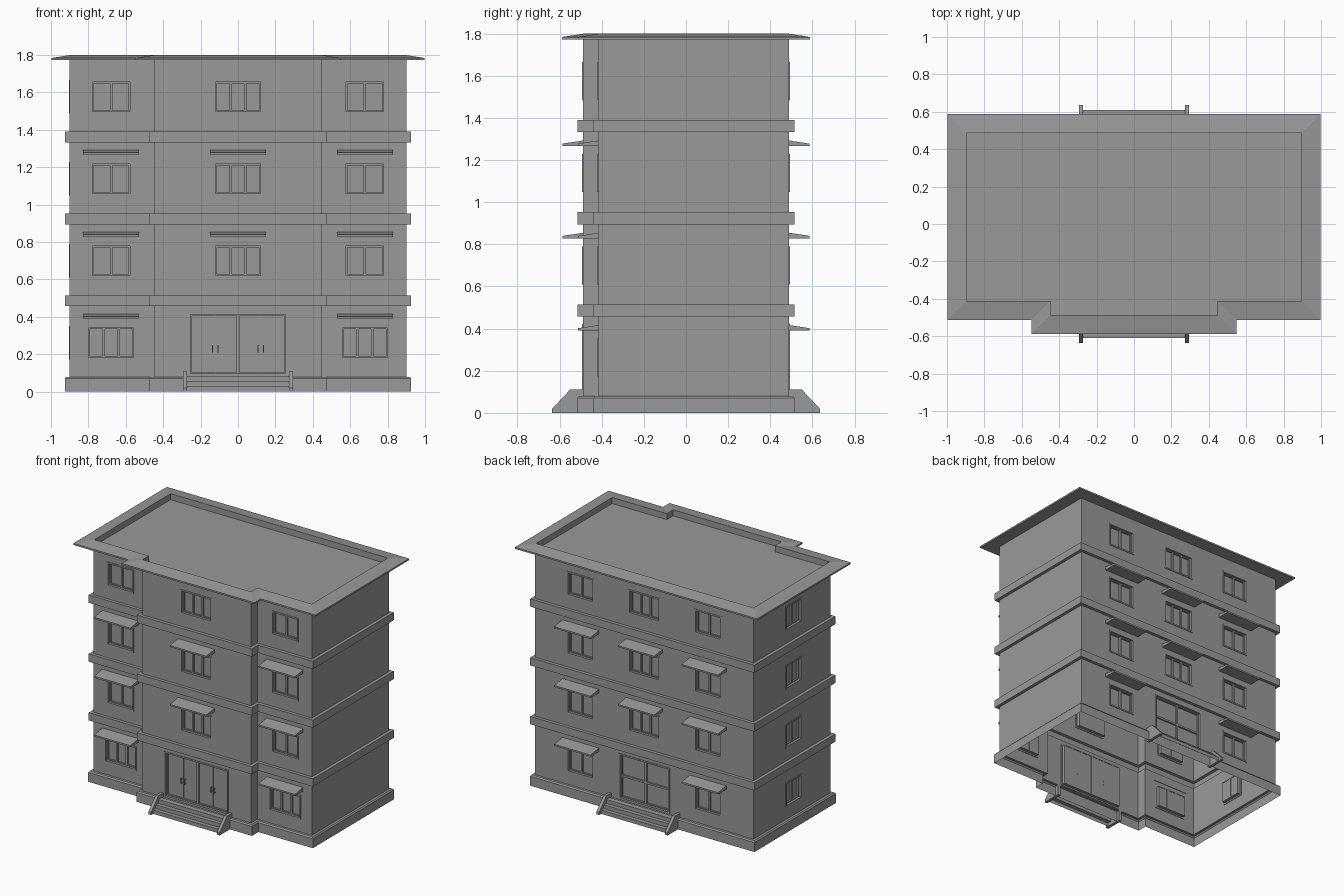
import bpy, bmesh
from mathutils import Vector

old = bpy.data.objects.get("Cube")
if old:
    bpy.data.objects.remove(old, do_unlink=True)

GREY = (0.32, 0.32, 0.32, 1)
grey = bpy.data.materials.new("plain_grey")
grey.use_nodes = True
grey.diffuse_color = GREY
grey.node_tree.nodes["Principled BSDF"].inputs["Base Color"].default_value = GREY

# Walls as (point on the wall, sideways axis, outward axis)
WING = (Vector((0, -0.415, 0)), Vector((1, 0, 0)), Vector((0, -1, 0)))
BAY = (Vector((0, -0.49, 0)), Vector((1, 0, 0)), Vector((0, -1, 0)))
BACK = (Vector((0, 0.49, 0)), Vector((1, 0, 0)), Vector((0, 1, 0)))
SIDE = (Vector((-0.9, 0, 0)), Vector((0, 1, 0)), Vector((-1, 0, 0)))
FLOOR = 0.438
RECESS = 0.025

parts = {}


def part(name):
    return parts.setdefault(name, bmesh.new())


def prism(bm, wall, u0, u1, profile):
    """Extrude an (outward, height) profile sideways along a wall."""
    origin, side, out = wall
    ends = [[bm.verts.new(origin + side * u + out * d + Vector((0, 0, z)))
             for d, z in profile] for u in (u0, u1)]
    bm.faces.new(ends[0])
    bm.faces.new(ends[1])
    n = len(profile)
    for i in range(n):
        j = (i + 1) % n
        bm.faces.new((ends[0][i], ends[0][j], ends[1][j], ends[1][i]))


def box(bm, wall, u0, u1, d0, d1, z0, z1):
    prism(bm, wall, u0, u1, [(d0, z0), (d1, z0), (d1, z1), (d0, z1)])


def ring(bm, wall, u0, u1, z0, z1, w, d0, d1):
    for a, b in ((u0, u0 + w), (u1 - w, u1)):
        box(bm, wall, a, b, d0, d1, z0, z1)
    for a, b in ((z0, z0 + w), (z1 - w, z1)):
        box(bm, wall, u0 + w, u1 - w, d0, d1, a, b)


def opening(wall, u0, u1, z0, z1, name, cols, rows=1):
    """Recess in the wall, raised trim and a framed pane for each cell."""
    t = 0.011
    ring(part(name + "_trim"), wall, u0, u1, z0, z1, t, -0.004, 0.004)
    u0, u1, z0, z1 = u0 + t, u1 - t, z0 + t, z1 - t
    box(part("cutter"), wall, u0, u1, -RECESS, 0.02, z0, z1)
    w, h = (u1 - u0) / cols, (z1 - z0) / rows
    for c in range(cols):
        for r in range(rows):
            ring(part(name + "_sashes"), wall, u0 + c * w, u0 + (c + 1) * w,
                 z0 + r * h, z0 + (r + 1) * h, 0.007, -RECESS - 0.002, -RECESS + 0.012)


def window(wall, u, floor, width, panes, awning):
    z = 0.262 + FLOOR * floor
    opening(wall, u - width / 2, u + width / 2, z - 0.09, z + 0.09, "window", panes)
    if awning:
        prism(part("awnings"), wall, u - 0.15, u + 0.15,
              [(-0.004, z + 0.128), (0.097, z + 0.128),
               (0.097, z + 0.14), (-0.004, z + 0.155)])


# Windows on every floor
for floor in range(4):
    shaded = floor < 3
    for s in (-1, 1):
        window(WING, s * 0.678, floor, 0.223 if floor else 0.263, 2 if floor else 3, shaded)
        window(BACK, s * 0.525, floor, 0.223, 2, shaded)
    if floor:
        window(BAY, 0, floor, 0.26, 3, shaded)
        window(BACK, 0, floor, 0.26, 3, shaded)
    window(SIDE, 0.02, floor, 0.19, 2, False)

# Front double doors with handles, and back glazed door
opening(BAY, -0.265, 0.265, 0.085, 0.423, "door", 2)
opening(BACK, -0.21, 0.21, 0.085, 0.423, "door", 2, 2)
for s in (-1, 1):
    box(part("door_sashes"), BAY, s * 0.122 - 0.002, s * 0.122 + 0.002,
        -RECESS - 0.002, -RECESS + 0.006, 0.1, 0.41)
    for k in (-1, 1):
        u = s * 0.122 + k * 0.014
        box(part("door_handles"), BAY, u - 0.003, u + 0.003,
            -RECESS + 0.008, -RECESS + 0.014, 0.21, 0.25)
        for z in (0.212, 0.242):
            box(part("door_handles"), BAY, u - 0.003, u + 0.003,
                -RECESS - 0.002, -RECESS + 0.008, z, z + 0.006)

# Entrance steps with sloping cheek walls
for wall in (BAY, BACK):
    prism(part("entrance_steps"), wall, -0.272, 0.272,
          [(0.02, 0), (0.12, 0), (0.12, 0.028), (0.09, 0.028),
           (0.09, 0.056), (0.06, 0.056), (0.06, 0.084), (0.02, 0.084)])
    for s in (-1, 1):
        prism(part("step_cheeks"), wall, s * 0.272, s * 0.294,
              [(0, 0), (0.145, 0), (0.145, 0.02), (0.06, 0.11), (0, 0.11)])

# Building shell: footprint lofted through plinth, bands, eaves and sunken roof
FOOTPRINT = [(-0.45, -0.49), (0.45, -0.49), (0.45, -0.415), (0.9, -0.415),
             (0.9, 0.49), (-0.9, 0.49), (-0.9, -0.415), (-0.45, -0.415)]
levels = [(0.026, 0), (0.026, 0.07), (0.018, 0.079), (0, 0.079)]
for floor in range(3):
    z = 0.457 + FLOOR * floor
    levels += [(0, z), (0.024, z), (0.024, z + 0.058), (0, z + 0.058)]
levels += [(0, 1.772), (0.098, 1.772), (0.098, 1.784), (-0.004, 1.8), (-0.004, 1.755)]


def sign(v):
    return 1 if v > 0 else -1


shell = part("building_shell")
loops = [[shell.verts.new((x + sign(x) * off, y + sign(y) * off, z)) for x, y in FOOTPRINT]
         for off, z in levels]
for low, high in zip(loops, loops[1:]):
    for i in range(len(low)):
        j = (i + 1) % len(low)
        shell.faces.new((low[i], low[j], high[j], high[i]))
shell.faces.new(loops[0])
shell.faces.new(loops[-1])

# Turn the parts into objects
objects = {}
for name, bm in parts.items():
    bmesh.ops.recalc_face_normals(bm, faces=bm.faces)
    mesh = bpy.data.meshes.new(name)
    bm.to_mesh(mesh)
    bm.free()
    mesh.materials.append(grey)
    objects[name] = bpy.data.objects.new(name, mesh)
    bpy.context.scene.collection.objects.link(objects[name])

# Cut the window and door recesses into the shell
building, cutter = objects["building_shell"], objects["cutter"]
cutter.hide_render = True
cut = building.modifiers.new("recesses", "BOOLEAN")
cut.operation = "DIFFERENCE"
cut.solver = "EXACT"
cut.object = cutter
graph = bpy.context.evaluated_depsgraph_get()
result = bpy.data.meshes.new_from_object(building.evaluated_get(graph))
building.modifiers.clear()
building.data = result
bpy.data.objects.remove(cutter, do_unlink=True)

# Leave the underside of the shell and steps open
for name in ("building_shell", "entrance_steps"):
    mesh = objects[name].data
    bm = bmesh.new()
    bm.from_mesh(mesh)
    under = [f for f in bm.faces if all(v.co.z < 0.001 for v in f.verts)]
    bmesh.ops.delete(bm, geom=under, context="FACES")
    bm.to_mesh(mesh)
    bm.free()
